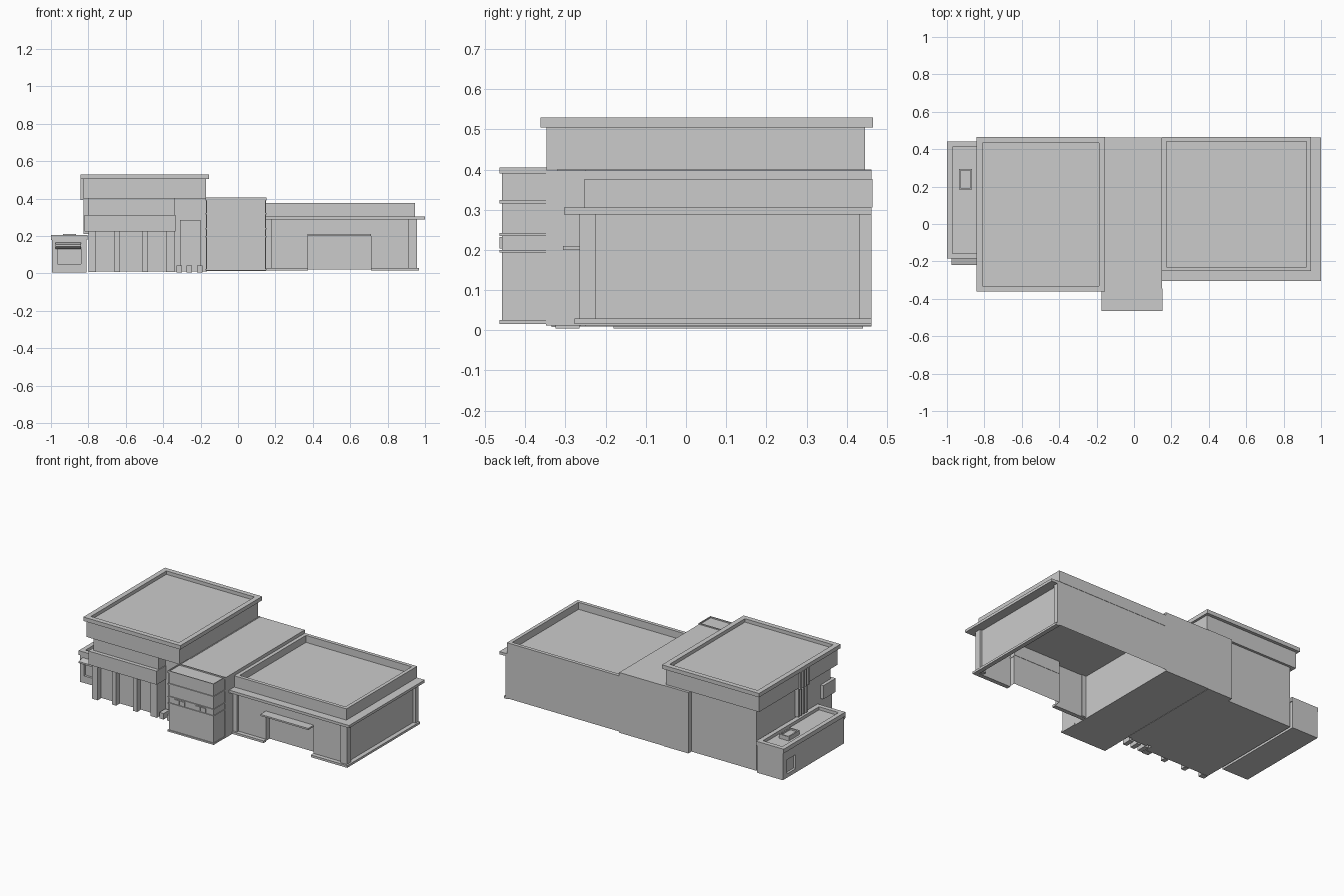
import bpy, bmesh

if "Cube" in bpy.data.objects:
    bpy.data.objects.remove(bpy.data.objects["Cube"])


def finish(name, bm):
    bmesh.ops.recalc_face_normals(bm, faces=bm.faces)
    me = bpy.data.meshes.new(name)
    bm.to_mesh(me)
    bm.free()
    ob = bpy.data.objects.new(name, me)
    bpy.context.collection.objects.link(ob)
    return ob


def prism(name, pts, lo, hi, axis='z', caps=True):
    """Extrude a 2D outline from lo to hi (axis z: pts are x,y; axis x: pts are y,z)."""
    bm = bmesh.new()
    def at(p, h):
        return (p[0], p[1], h) if axis == 'z' else (h, p[0], p[1])
    a = [bm.verts.new(at(p, lo)) for p in pts]
    b = [bm.verts.new(at(p, hi)) for p in pts]
    n = len(pts)
    for i in range(n):
        j = (i + 1) % n
        bm.faces.new((a[i], a[j], b[j], b[i]))
    if caps:
        bm.faces.new(a[::-1])
        bm.faces.new(b)
    return finish(name, bm)


def box(name, x0, x1, y0, y1, z0, z1):
    return prism(name, [(x0, y0), (x1, y0), (x1, y1), (x0, y1)], z0, z1)


def tray(name, x0, x1, y0, y1, z0, z1, rim, depth):
    """Box whose top is sunk inside a raised rim."""
    ob = box(name, x0, x1, y0, y1, z0, z1)
    bm = bmesh.new()
    bm.from_mesh(ob.data)
    bm.faces.ensure_lookup_table()
    top = max(bm.faces, key=lambda f: f.calc_center_median().z)
    bmesh.ops.inset_region(bm, faces=[top], thickness=rim)
    ext = bmesh.ops.extrude_discrete_faces(bm, faces=[top])
    bmesh.ops.translate(bm, verts=ext['faces'][0].verts, vec=(0, 0, -depth))
    bm.to_mesh(ob.data)
    bm.free()
    return ob


def cut(ob, *dims):
    """Cut a box-shaped recess."""
    cutter = box("cutter", *dims)
    cutter.hide_render = True
    m = ob.modifiers.new("recess", 'BOOLEAN')
    m.operation = 'DIFFERENCE'
    m.solver = 'EXACT'
    m.object = cutter
    bpy.context.view_layer.objects.active = ob
    bpy.ops.object.modifier_apply(modifier=m.name)
    bpy.data.objects.remove(cutter)


# --- Left annex: low block with parapet, skylight, window and awning
annex = tray("annex", -0.995, -0.81, -0.18, 0.44, 0.005, 0.19, 0.012, 0.012)
cut(annex, -0.965, -0.84, -0.25, -0.165, 0.05, 0.14)
cut(annex, -1.1, -0.98, 0.31, 0.40, 0.03, 0.12)
tray("annex_parapet", -1.0, -0.805, -0.185, 0.44, 0.178, 0.205, 0.04, 0.02)
prism("annex_awning", [(-0.18, 0.165), (-0.22, 0.155), (-0.22, 0.145), (-0.18, 0.13)],
      -0.975, -0.84, 'x')
tray("annex_skylight", -0.935, -0.865, 0.185, 0.295, 0.18, 0.212, 0.012, 0.01)

# --- Tower: lower walls, pilasters, projecting band, upper block and roof
box("tower_wall", -0.80, -0.34, -0.30, 0.43, 0.01, 0.405)
for i, (a, b) in enumerate([(-0.80, -0.76), (-0.66, -0.63), (-0.51, -0.48), (-0.385, -0.34)]):
    box(f"tower_pilaster_{i}", a, b, -0.335, -0.30, 0.008, 0.225)
box("tower_band", -0.82, -0.335, -0.345, -0.22, 0.225, 0.312)
box("tower_upper_front", -0.80, -0.34, -0.32, -0.30, 0.312, 0.40)
box("tower_upper_block", -0.83, -0.17, -0.347, 0.445, 0.40, 0.505)
tray("tower_roof", -0.843, -0.155, -0.362, 0.465, 0.505, 0.53, 0.045, 0.022)

# Vertical fins on the left wall, stepped where they meet the upper block
for i in range(4):
    y = -0.05 + i * 0.026
    box(f"tower_fin_{i}", -0.825, -0.80, y, y + 0.013, 0.21, 0.40)
    box(f"tower_fin_upper_{i}", -0.842, -0.82, y, y + 0.013, 0.392, 0.506)

# --- Entry recess between tower and centre
box("entry_wall", -0.34, -0.165, -0.25, 0.462, 0.01, 0.40)
box("entry_door", -0.31, -0.20, -0.262, -0.25, 0.01, 0.285)
for i, x in enumerate([-0.33, -0.275, -0.22]):
    box(f"entry_post_{i}", x, x + 0.03, -0.325, -0.265, 0.004, 0.042)

# --- Centre block with stacked front bay
box("centre_block", -0.17, 0.15, -0.348, 0.462, 0.012, 0.398)
box("bay_core", -0.168, 0.148, -0.458, -0.348, 0.015, 0.395)
for i, (z0, z1) in enumerate([(0.015, 0.025), (0.193, 0.2), (0.235, 0.242), (0.315, 0.324)]):
    box(f"bay_ledge_{i}", -0.174, 0.152, -0.464, -0.346, z0, z1)
tray("bay_parapet", -0.174, 0.152, -0.464, -0.346, 0.39, 0.405, 0.008, 0.008)
for i, x in enumerate([-0.128, -0.088, 0.02, 0.06]):
    box(f"bay_window_{i}", x, x + 0.034, -0.464, -0.458, 0.203, 0.232)

# --- Right wing: open-bottomed walls with a doorway notch
prism("wing_walls", [(0.15, -0.25), (0.375, -0.25), (0.375, -0.215), (0.71, -0.215),
                     (0.71, -0.25), (0.94, -0.25), (0.94, 0.462), (0.15, 0.462)],
      0.02, 0.295, caps=False)
box("door_header", 0.375, 0.71, -0.25, -0.213, 0.208, 0.292)
box("door_canopy", 0.372, 0.712, -0.306, -0.215, 0.2, 0.21)
box("wing_pier_left", 0.15, 0.18, -0.265, -0.245, 0.02, 0.29)
box("wing_pier_right", 0.912, 0.957, -0.265, -0.225, 0.02, 0.29)
box("wing_pier_back", 0.935, 0.957, 0.43, 0.462, 0.02, 0.29)
for i, (a, b) in enumerate([(0.15, 0.375), (0.71, 0.968)]):
    box(f"wing_plinth_{i}", a, b, -0.277, -0.25, 0.015, 0.029)
box("wing_plinth_side", 0.94, 0.968, -0.25, 0.462, 0.015, 0.029)
box("wing_cornice", 0.15, 1.0, -0.304, 0.462, 0.288, 0.305)
tray("wing_parapet", 0.15, 0.945, -0.252, 0.464, 0.305, 0.377, 0.032, 0.045)
